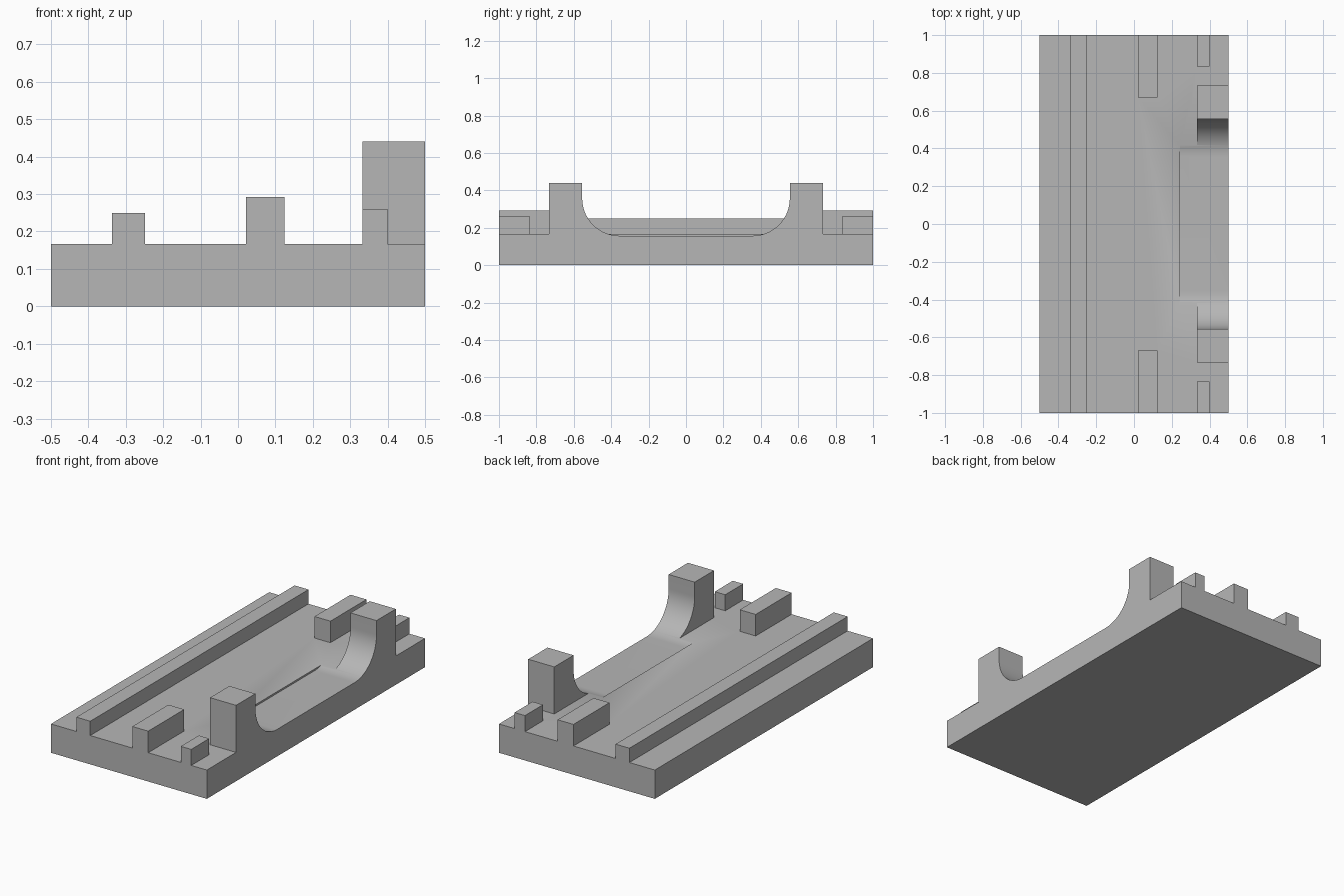
import bpy, bmesh, math

cube = bpy.data.objects.get("Cube")
if cube:
    bpy.data.objects.remove(cube, do_unlink=True)

grey = bpy.data.materials.new("plain grey")
grey.use_nodes = True
COLOUR = (0.47, 0.47, 0.47, 1)
grey.diffuse_color = COLOUR
grey.node_tree.nodes["Principled BSDF"].inputs["Base Color"].default_value = COLOUR


def prism(name, outline, x0, x1):
    """Extrude a (y, z) outline along x."""
    bm = bmesh.new()
    face = bm.faces.new([bm.verts.new((x0, y, z)) for y, z in outline])
    ext = bmesh.ops.extrude_face_region(bm, geom=[face])
    moved = [v for v in ext["geom"] if isinstance(v, bmesh.types.BMVert)]
    bmesh.ops.translate(bm, verts=moved, vec=(x1 - x0, 0, 0))
    bmesh.ops.recalc_face_normals(bm, faces=bm.faces)
    mesh = bpy.data.meshes.new(name)
    bm.to_mesh(mesh)
    bm.free()
    mesh.materials.append(grey)
    ob = bpy.data.objects.new(name, mesh)
    bpy.context.collection.objects.link(ob)
    return ob


def block(name, x0, x1, y0, y1, z0, z1):
    return prism(name, [(y0, z0), (y1, z0), (y1, z1), (y0, z1)], x0, x1)


def combine(target, tool, operation):
    """Apply a boolean and discard the tool."""
    mod = target.modifiers.new("join", 'BOOLEAN')
    mod.operation = operation
    mod.solver = 'EXACT'
    mod.object = tool
    bpy.context.view_layer.objects.active = target
    bpy.ops.object.modifier_apply(modifier=mod.name)
    bpy.data.objects.remove(tool, do_unlink=True)


# Base plate
DECK = 0.167
SUNK = 0.08
base = block("track_base", -0.5, 0.5, -1, 1, 0, DECK)

# Long rail, and the mirrored end ribs, stops and posts
combine(base, block("long_rail", -0.337, -0.248, -1, 1, SUNK, 0.25), 'UNION')
parts = [
    ("rib", 0.022, 0.124, 0.67, 1, 0.292),
    ("stop", 0.333, 0.4, 0.835, 1, 0.26),
    ("post", 0.333, 0.5, 0.5 - 0.15, 0.732, 0.44),
]
for name, x0, x1, near, far, top in parts:
    for side, s in (("front", -1), ("back", 1)):
        y0, y1 = sorted((s * near, s * far))
        combine(base, block(side + "_" + name, x0, x1, y0, y1, SUNK, top), 'UNION')

# Shallow cradle with rounded ends cut between the posts
R, FLOOR, HALF = 0.2, 0.157, 0.555
STEPS = 24
arc = [(HALF - R + R * math.sin(a), FLOOR + R - R * math.cos(a))
       for a in (math.pi / 2 * i / STEPS for i in range(STEPS + 1))]
outline = arc + [(HALF, 0.6), (-HALF, 0.6)] + [(-y, z) for y, z in reversed(arc)]
combine(base, prism("cradle_cutter", outline, 0.243, 0.6), 'DIFFERENCE')

# Smooth the curved walls, keep corners sharp
bpy.ops.object.select_all(action='DESELECT')
base.select_set(True)
bpy.context.view_layer.objects.active = base
bpy.ops.object.shade_smooth_by_angle(angle=math.radians(20))
